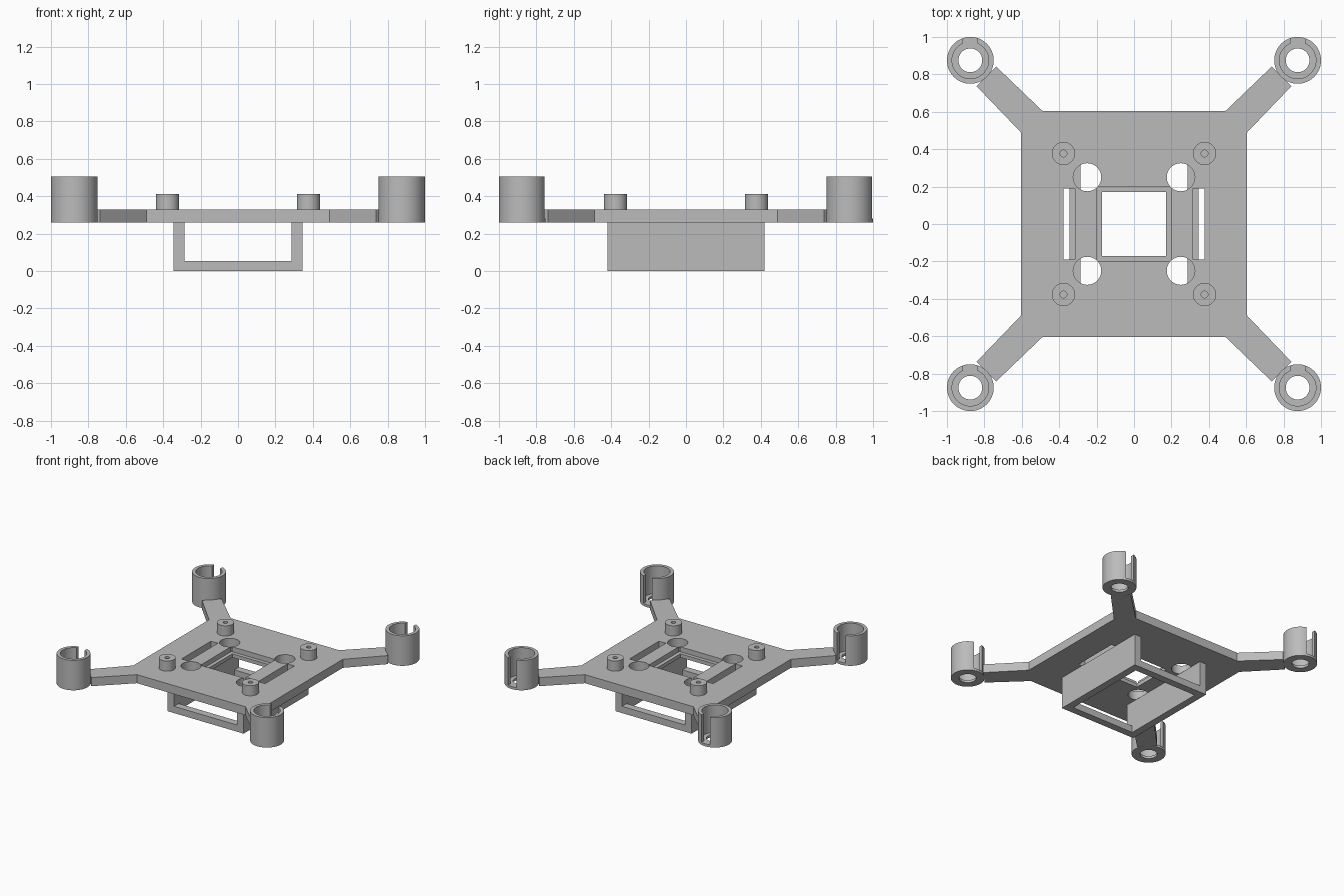
import bpy, bmesh, math
from mathutils import Vector, Matrix

if "Cube" in bpy.data.objects:
    bpy.data.objects.remove(bpy.data.objects["Cube"], do_unlink=True)

grey = bpy.data.materials.new("plain grey plastic")
grey.use_nodes = True
COLOUR = (0.5, 0.5, 0.5, 1)
grey.diffuse_color = COLOUR
grey.node_tree.nodes["Principled BSDF"].inputs["Base Color"].default_value = COLOUR

BASE, DECK = 0.26, 0.33       # underside and top of the plate


def finish(name, bm):
    bmesh.ops.recalc_face_normals(bm, faces=bm.faces)
    mesh = bpy.data.meshes.new(name)
    bm.to_mesh(mesh)
    bm.free()
    mesh.materials.append(grey)
    obj = bpy.data.objects.new(name, mesh)
    bpy.context.collection.objects.link(obj)
    return obj


def prism(name, outline, z0, z1):
    bm = bmesh.new()
    face = bm.faces.new([bm.verts.new((x, y, z0)) for x, y in outline])
    side = bmesh.ops.extrude_face_region(bm, geom=[face])["geom"]
    bmesh.ops.translate(bm, vec=(0, 0, z1 - z0),
                        verts=[v for v in side if isinstance(v, bmesh.types.BMVert)])
    return finish(name, bm)


def box(name, x0, x1, y0, y1, z0, z1):
    return prism(name, [(x0, y0), (x1, y0), (x1, y1), (x0, y1)], z0, z1)


def disc(name, x, y, r, z0, z1, n=48):
    ring = [(x + r * math.cos(math.tau * i / n), y + r * math.sin(math.tau * i / n))
            for i in range(n)]
    return prism(name, ring, z0, z1)


def lathe(name, profile, steps=64):
    # closed (radius, height) profile turned around z
    bm = bmesh.new()
    verts = [bm.verts.new((r, 0, z)) for r, z in profile]
    edges = [bm.edges.new((verts[i - 1], verts[i])) for i in range(len(verts))]
    bmesh.ops.spin(bm, geom=verts + edges, cent=(0, 0, 0), axis=(0, 0, 1),
                   angle=math.tau, steps=steps)
    bmesh.ops.remove_doubles(bm, verts=bm.verts, dist=1e-4)
    return finish(name, bm)


def cut(obj, cutter):
    mod = obj.modifiers.new("cut", 'BOOLEAN')
    mod.operation, mod.solver, mod.object = 'DIFFERENCE', 'EXACT', cutter
    bpy.context.view_layer.objects.active = obj
    bpy.ops.object.modifier_apply(modifier=mod.name)
    bpy.data.objects.remove(cutter, do_unlink=True)


def smooth(obj):
    bpy.ops.object.select_all(action='DESELECT')
    obj.select_set(True)
    bpy.context.view_layer.objects.active = obj
    bpy.ops.object.shade_smooth_by_angle(angle=math.radians(30))


CORNERS = [(1, 1), (-1, 1), (-1, -1), (1, -1)]
NAMES = ["back_left", "back_right", "front_right", "front_left"]


def four_corners(obj, offset):
    part = obj.name
    for (sx, sy), corner in zip(CORNERS, NAMES):
        copy = obj if corner == NAMES[0] else obj.copy()
        if copy is not obj:
            bpy.context.collection.objects.link(copy)
        copy.name = part + "_" + corner
        copy.location = (sx * offset, sy * offset, 0)


# Plate with its four diagonal arms, as one outline
arm = [(0.605, 0.49), (0.842, 0.737), (0.737, 0.842), (0.49, 0.605)]
outline = []
for sx, sy in CORNERS:
    points = [(sx * x, sy * y) for x, y in arm]
    outline += points if sx * sy > 0 else points[::-1]
plate = prism("plate_with_arms", outline, BASE, DECK)

# Openings: stepped centre window, strap slots, round cable holes
cut(plate, box("window_cutter", -0.17, 0.17, -0.17, 0.17, 0.2, 0.4))
cut(plate, box("recess_cutter", -0.2, 0.2, -0.2, 0.2, 0.29, 0.4))
for s in (1, -1):
    x0, x1 = sorted((s * 0.315, s * 0.378))
    cut(plate, box("slot_cutter", x0, x1, -0.19, 0.19, 0.2, 0.4))
for sx, sy in CORNERS:
    cut(plate, disc("hole_cutter", sx * 0.25, sy * 0.25, 0.075, 0.2, 0.4))
smooth(plate)

# Battery cage below: U section with an open floor
cage = prism("battery_cage", [(-0.345, -0.42), (0.345, -0.42), (0.345, 0.42), (-0.345, 0.42)],
             0, BASE)
cut(cage, box("tunnel_cutter", -0.285, 0.285, -0.6, 0.6, 0.055, 0.4))
cut(cage, box("floor_cutter", -0.285, 0.285, -0.36, 0.36, -0.1, 0.2))

# Motor cups: floor ring, thin wall, slot at the back
cup = lathe("motor_cup", [(0.0635, BASE), (0.125, BASE), (0.125, 0.505),
                          (0.098, 0.505), (0.098, 0.28), (0.0635, 0.28)])
cut(cup, box("cup_slot_cutter", -0.038, 0.038, 0.05, 0.2, 0.28, 0.6))
smooth(cup)
four_corners(cup, 0.875)

# Standoffs with screw holes
standoff = lathe("standoff", [(0.018, DECK), (0.062, DECK), (0.062, 0.413), (0.018, 0.413)], 48)
smooth(standoff)
four_corners(standoff, 0.377)
